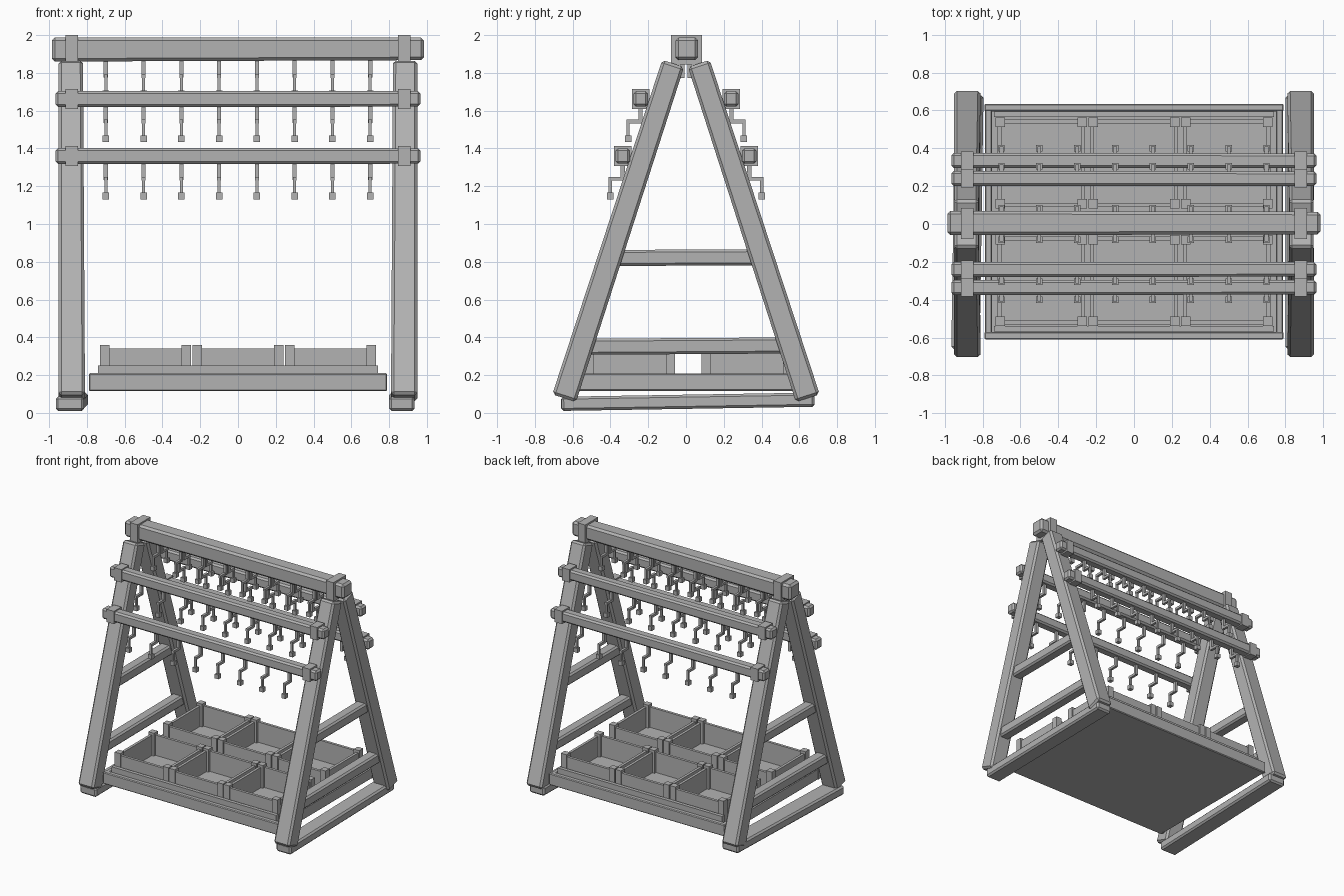
import bpy, bmesh
from mathutils import Vector, Matrix

if "Cube" in bpy.data.objects:
    bpy.data.objects.remove(bpy.data.objects["Cube"])

grey = bpy.data.materials.new("plain grey")
grey.diffuse_color = (0.45, 0.45, 0.45, 1)
grey.use_nodes = True
grey.node_tree.nodes["Principled BSDF"].inputs["Base Color"].default_value = grey.diffuse_color


def finish(name, bm, bevel=0.0):
    if bevel:
        bmesh.ops.bevel(bm, geom=bm.edges[:], offset=bevel, segments=1,
                        affect='EDGES', profile=0.5)
    bmesh.ops.recalc_face_normals(bm, faces=bm.faces[:])
    me = bpy.data.meshes.new(name)
    bm.to_mesh(me)
    bm.free()
    me.materials.append(grey)
    ob = bpy.data.objects.new(name, me)
    bpy.context.collection.objects.link(ob)
    return ob


def add_box(bm, x0, x1, y0, y1, z0, z1):
    m = Matrix.Translation(((x0 + x1) / 2, (y0 + y1) / 2, (z0 + z1) / 2)) \
        @ Matrix.Diagonal((x1 - x0, y1 - y0, z1 - z0, 1))
    bmesh.ops.create_cube(bm, size=1, matrix=m)


def boxes(name, items, bevel=0.0):
    bm = bmesh.new()
    for b in items:
        add_box(bm, *b)
    return finish(name, bm, bevel)


def beam(name, a, b, w, h, taper=1.0, bevel=0.013, side=(1, 0, 0)):
    """Timber from a to b; w is measured along side, h across it."""
    a, b = Vector(a), Vector(b)
    d = (b - a).normalized()
    s = Vector(side)
    s = (s - d * s.dot(d)).normalized()
    u = d.cross(s)
    bm = bmesh.new()
    rings = []
    for p, k in ((a, 1.0), (b, taper)):
        rings.append([bm.verts.new(p + s * (i * w * k / 2) + u * (j * h * k / 2))
                      for i, j in ((-1, -1), (1, -1), (1, 1), (-1, 1))])
    bm.faces.new(rings[0][::-1])
    bm.faces.new(rings[1])
    for i in range(4):
        j = (i + 1) % 4
        bm.faces.new((rings[0][i], rings[0][j], rings[1][j], rings[1][i]))
    return finish(name, bm, bevel)


# A-frame ends
for sx, tag in ((-1, "left"), (1, "right")):
    x = sx * 0.88
    for sy, end in ((-1, "front"), (1, "back")):
        beam(f"{tag}_{end}_leg", (x, sy * 0.645, 0.078), (sx * 0.885, sy * 0.068, 1.85),
             0.14, 0.132, 0.92, 0.015)
    beam(f"{tag}_lower_rung", (x, -0.55, 0.35), (x, 0.55, 0.357), 0.09, 0.085)
    beam(f"{tag}_upper_rung", (x, -0.40, 0.82), (x, 0.40, 0.824), 0.09, 0.085)
# foot timbers, laid slightly askew
beam("left_foot", (-0.89, -0.66, 0.048), (-0.87, 0.68, 0.07), 0.15, 0.075)
beam("right_foot", (0.868, -0.66, 0.048), (0.868, 0.68, 0.07), 0.135, 0.075)

# ridge beam and hanging rails with end collars
beam("ridge_beam", (-0.985, 0.005, 1.924), (0.985, 0.005, 1.927), 0.128, 0.128, 0.93,
     0.016, side=(0, 1, 0))
boxes("ridge_collars", [(s * 0.88 - 0.033, s * 0.88 + 0.033, -0.08, 0.085, 1.845, 2.0)
                        for s in (-1, 1)])
rails = [(0.24, 1.662, "upper"), (0.335, 1.36, "lower")]
for y, z, tag in rails:
    for sy, end in ((-1, "front"), (1, "back")):
        yy = sy * y
        beam(f"{end}_{tag}_rail", (-0.965, yy, z), (0.965, yy, z), 0.08, 0.086, 0.95,
             0.013, side=(0, 1, 0))
        boxes(f"{end}_{tag}_rail_collars",
              [(s * 0.88 - 0.033, s * 0.88 + 0.033, yy - 0.047, yy + 0.047,
                z - 0.052, z + 0.052) for s in (-1, 1)])


# rows of bent hooks
def hook_row(name, y, top, sy):
    items = []
    for i in range(8):
        x = -0.7 + 0.2 * i
        yo = y + sy * 0.066
        items += [(x - 0.011, x + 0.011, y - 0.011, y + 0.011, top - 0.085, top + 0.02),
                  (x - 0.010, x + 0.010, min(y, yo) - 0.009, max(y, yo) + 0.009,
                   top - 0.088, top - 0.068),
                  (x - 0.008, x + 0.008, yo - 0.008, yo + 0.008, top - 0.155, top - 0.07),
                  (x - 0.017, x + 0.017, yo - 0.017, yo + 0.017, top - 0.187, top - 0.152)]
    boxes(name, items)


for sy, end in ((-1, "front"), (1, "back")):
    hook_row(f"{end}_ridge_hooks", sy * 0.018, 1.86, sy)
    hook_row(f"{end}_upper_hooks", sy * 0.24, 1.62, sy)
    hook_row(f"{end}_lower_hooks", sy * 0.335, 1.318, sy)

# tray between the frames
Y0, Y1 = -0.61, 0.635
boxes("tray_floor", [(-0.77, 0.77, Y0 + 0.02, Y1 - 0.02, 0.115, 0.15)])
boxes("tray_rails", [(-0.79, 0.79, Y0, Y0 + 0.04, 0.115, 0.21),
                     (-0.79, 0.79, Y1 - 0.04, Y1, 0.115, 0.21),
                     (-0.787, -0.75, Y0 + 0.03, Y1 - 0.03, 0.117, 0.208),
                     (0.75, 0.787, Y0 + 0.03, Y1 - 0.03, 0.117, 0.208)], 0.006)
boxes("tray_inner_ledges", [(-0.74, 0.74, -0.568, -0.54, 0.14, 0.25),
                            (-0.74, 0.74, 0.565, 0.593, 0.14, 0.25)])

# six open crates with corner posts
for cx in (-0.49, 0.0, 0.49):
    for cy, row in ((-0.298, "front"), (0.322, "back")):
        r, t = 0.232, 0.022
        parts = [(cx - r, cx + r, cy - r, cy + r, 0.15, 0.175)]
        for s in (-1, 1):
            a, b = sorted((s * r, s * (r - t)))
            parts += [(cx - r, cx + r, cy + a, cy + b, 0.15, 0.34),
                      (cx + a, cx + b, cy - r, cy + r, 0.15, 0.34)]
            for q in (-1, 1):
                px, py = cx + s * 0.216, cy + q * 0.216
                parts.append((px - 0.025, px + 0.025, py - 0.025, py + 0.025, 0.15, 0.36))
        boxes(f"{row}_crate", parts)
